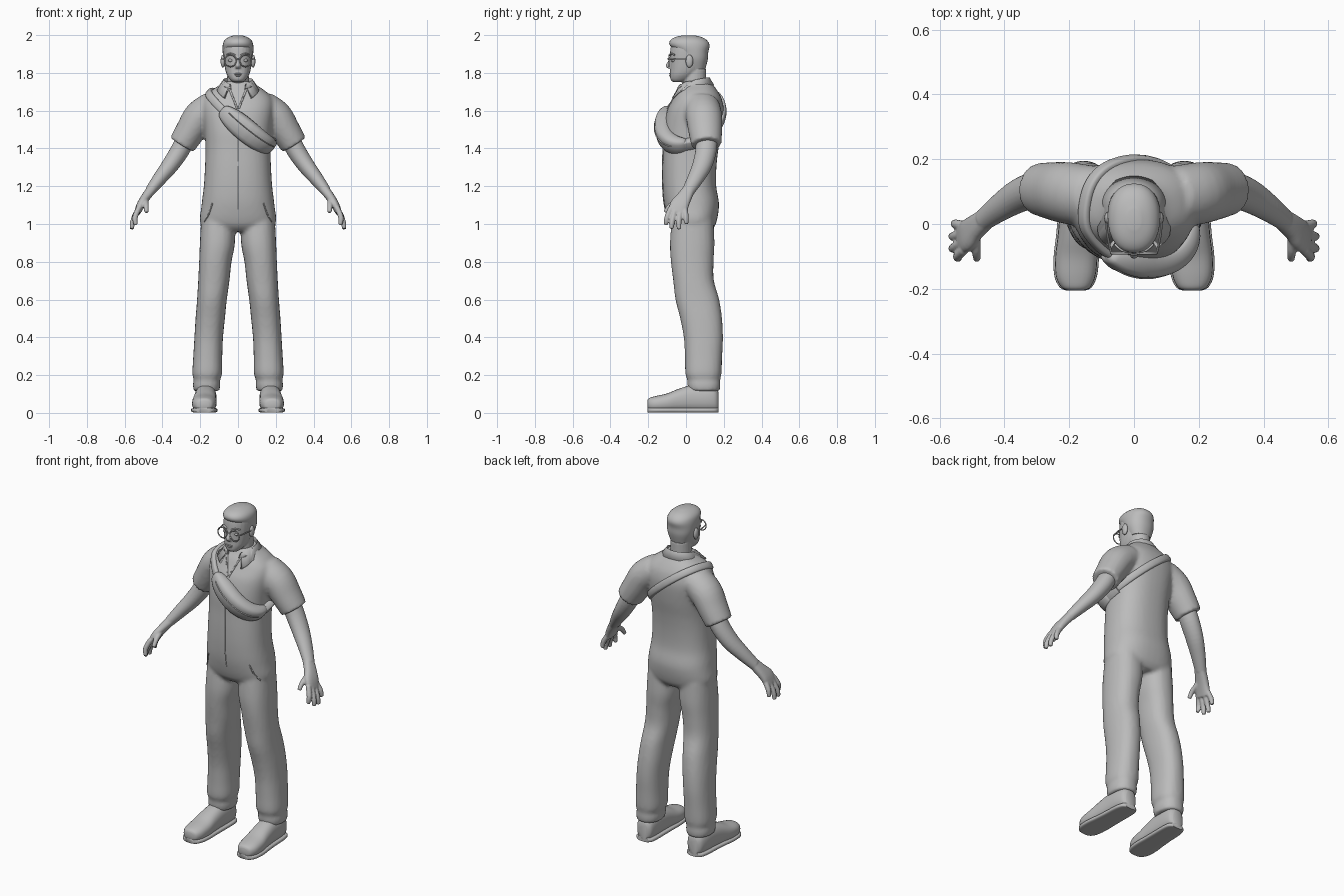
import bpy, bmesh, math
from mathutils import Vector
from mathutils.bvhtree import BVHTree

cube = bpy.data.objects.get("Cube")
if cube:
    bpy.data.objects.remove(cube, do_unlink=True)

X, Y, Z = Vector((1, 0, 0)), Vector((0, 1, 0)), Vector((0, 0, 1))
grey = bpy.data.materials.new("plain grey")
grey.use_nodes = True
grey.diffuse_color = (0.5, 0.5, 0.5, 1)
grey.node_tree.nodes["Principled BSDF"].inputs["Base Color"].default_value = grey.diffuse_color
made = []


def rounded(value, power):
    return math.copysign(abs(value) ** (2 / power), value)


def oval(centre, u, v, power=2, sides=24):
    """One ring of points: u and v are the half-axis vectors."""
    angles = [2 * math.pi * i / sides for i in range(sides)]
    return [centre + u * rounded(math.cos(a), power) + v * rounded(math.sin(a), power) for a in angles]


def loft(rows, axis=None, up=Y, power=2.0, sides=24, sub=4):
    """Smooth rings through rows of (x, y, z, half width, half depth)."""
    keys = [Vector(r) for r in rows]
    keys = [keys[0]] + keys + [keys[-1]]
    path = []
    for a, b, c, d in zip(keys, keys[1:], keys[2:], keys[3:]):
        for k in range(sub):
            t = k / sub
            path.append((b * 2 + (c - a) * t + (a * 2 - b * 5 + c * 4 - d) * t**2
                         + (b * 3 - a - c * 3 + d) * t**3) * 0.5)
    path.append(keys[-1])
    rings = []
    for i, p in enumerate(path):
        centre = Vector(p[:3])
        ahead, behind = path[min(i + 1, len(path) - 1)], path[max(i - 1, 0)]
        t = axis or (Vector(ahead[:3]) - Vector(behind[:3])).normalized()
        u = (up - t * up.dot(t)).normalized()
        rings.append(oval(centre, t.cross(u) * max(p[3], 0.002), u * max(p[4], 0.002), power, sides))
    return rings


def skin(parts, closed=False):
    """Bridge each list of rings into a closed shell."""
    bm = bmesh.new()
    for rings in parts:
        loops = [[bm.verts.new(p) for p in ring] for ring in rings]
        pairs = list(zip(loops, loops[1:]))
        if closed:
            pairs.append((loops[-1], loops[0]))
        else:
            bm.faces.new(loops[0])
            bm.faces.new(loops[-1])
        for a, b in pairs:
            for i in range(len(a)):
                j = (i + 1) % len(a)
                bm.faces.new((a[i], a[j], b[j], b[i]))
    bmesh.ops.recalc_face_normals(bm, faces=bm.faces)
    return bm


def add(name, bm):
    mesh = bpy.data.meshes.new(name)
    bm.to_mesh(mesh)
    bm.free()
    mesh.materials.append(grey)
    obj = bpy.data.objects.new(name, mesh)
    bpy.context.scene.collection.objects.link(obj)
    made.append(obj)
    return obj


def fuse(obj, voxel, repeat):
    mod = obj.modifiers.new("fuse", 'REMESH')
    mod.mode, mod.voxel_size, mod.use_smooth_shade = 'VOXEL', voxel, True
    mod = obj.modifiers.new("soften", 'SMOOTH')
    mod.factor, mod.iterations = 0.5, repeat


def mirror(rows, s):
    return [(r[0] * s, *r[1:]) for r in rows]


def ball(name, centre, size):
    bm = bmesh.new()
    bmesh.ops.create_uvsphere(bm, u_segments=16, v_segments=10, radius=1)
    bmesh.ops.scale(bm, vec=size, verts=bm.verts)
    bmesh.ops.translate(bm, vec=centre, verts=bm.verts)
    add(name, bm)


def tube(name, points, radius, up=Y):
    add(name, skin([loft([(*p, radius, radius) for p in points], up=up, sides=8, sub=2)]))


# Coverall: torso, sleeves and trouser legs fused into one garment
torso = loft([(0, .04, .96, .12, .09), (0, .035, 1.0, .198, .123), (0, .03, 1.1, .193, .145),
              (0, .018, 1.2, .181, .142), (0, .018, 1.3, .175, .143), (0, .025, 1.4, .172, .147),
              (0, .035, 1.5, .178, .155), (0, .05, 1.6, .19, .15), (0, .06, 1.66, .185, .13),
              (0, .06, 1.7, .15, .11), (0, .06, 1.735, .1, .085), (0, .055, 1.755, .08, .075)],
             axis=Z, power=2.4, sides=40)
leg = [(.105, .035, 1.03, .09, .11), (.109, .033, .9, .093, .118), (.12, .033, .8, .086, .113),
       (.128, .04, .7, .083, .108), (.138, .06, .6, .079, .116), (.147, .08, .5, .078, .111),
       (.155, .092, .4, .076, .104), (.16, .093, .3, .077, .099), (.163, .092, .21, .079, .096),
       (.165, .094, .175, .07, .087), (.166, .095, .15, .073, .088), (.167, .096, .115, .068, .082)]
sleeve = [(.13, .085, 1.62, .085, .095), (.2, .095, 1.57, .087, .096),
          (.25, .102, 1.495, .08, .09), (.297, .108, 1.42, .073, .08)]
shells = [torso]
for s in (1, -1):
    shells += [loft(mirror(leg, s), axis=Z, power=2.3), loft(mirror(sleeve, s))]
coverall = add("coverall", skin(shells))
fuse(coverall, 0.011, 4)
torso_tree = BVHTree.FromBMesh(skin([torso]))
cloth_tree = BVHTree.FromObject(coverall, bpy.context.evaluated_depsgraph_get())


def front_y(x, z):
    hit = cloth_tree.ray_cast(Vector((x, -1, z)), Y)[0]
    return hit.y if hit else 1.0


# Stitched lines laid on the cloth
def seam(name, corners, radius=.003):
    points = []
    for (x1, z1), (x2, z2) in zip(corners, corners[1:]):
        for k in range(12):
            x, z = x1 + (x2 - x1) * k / 12, z1 + (z2 - z1) * k / 12
            points.append((x, front_y(x, z), z))
    tube(name, points, radius)


seam("front_zip", [(0, 1.6), (0, 1.03)])
for s, side in ((1, "left"), (-1, "right")):
    seam(side + "_lapel", [(.045 * s, 1.715), (0, 1.6)], .005)
    seam(side + "_pocket", [(.135 * s, 1.11), (.155 * s, 1.05), (.18 * s, 1.01)], .004)

# Collar folded over the neckline, open at the front
bm = bmesh.new()
loops = []
for i in range(41):
    angle = math.radians(-150 + 300 * i / 40)
    sn, cs, front = math.sin(angle), math.cos(angle), abs(i - 20) / 20
    loop = []
    for wide, deep, z in ((.072, .066, 1.745 - .03 * front), (.078, .072, 1.772 - .035 * front**2),
                          (.108 + .03 * front**6, .092, 1.735 - .07 * front**2)):
        p = Vector((wide * sn, .052 + deep * cs, z))
        if cs < 0:
            p.y = min(p.y, front_y(p.x, p.z) - .008)
        loop.append(bm.verts.new(p))
    loops.append(loop)
for a, b in zip(loops, loops[1:]):
    for k in range(2):
        bm.faces.new((a[k], a[k + 1], b[k + 1], b[k]))
bmesh.ops.recalc_face_normals(bm, faces=bm.faces)
collar = add("collar", bm)
mod = collar.modifiers.new("thickness", 'SOLIDIFY')
mod.thickness, mod.offset = .01, 0

# Cross-body strap and pouch, following a slanted loop around the torso
middle = Vector((0, .04, 1.57))
down = Vector((.33, 0, -.27)).normalized()
fore = Vector((0, -1, -.25))
fore = (fore - down * fore.dot(down)).normalized()
across = fore.cross(down)


def band(name, start, end, width, depth, steps=40, shift=0, power=3, closed=False):
    rings = []
    for i in range(steps if closed else steps + 1):
        t = i / steps
        angle = math.radians(start + (end - start) * t)
        out = down * math.cos(angle) + fore * math.sin(angle)
        hit = torso_tree.ray_cast(middle, out)[0]
        rings.append(oval(hit + across * shift, across * width(t), out * depth(t), power, 16))
    add(name, skin([rings], closed))


def swell(t):
    return abs(math.sin(math.pi * t)) ** .5


band("strap", 0, 360, lambda t: .021, lambda t: .014, 80, closed=True)
band("pouch", 8, 122, lambda t: .024 + .038 * swell(t), lambda t: .014 + .036 * swell(t))
band("pouch_zip", 25, 105, lambda t: .004, lambda t: .015 + .038 * swell(.15 + .7 * t), shift=.018)
band("buckle", -8, 12, lambda t: .03, lambda t: .022, 8, power=5)

# Arms with hands, and shoes
arm = [(.27, .11, 1.46, .05, .058), (.31, .105, 1.385, .05, .056), (.36, .085, 1.31, .045, .052),
       (.415, .05, 1.24, .037, .043), (.465, .012, 1.175, .028, .034)]
palm = [(.455, .018, 1.187, .026, .032), (.49, -.01, 1.14, .024, .04),
        (.515, -.035, 1.1, .022, .05), (.533, -.045, 1.06, .017, .046)]
fingers = [[(.49, -.02, 1.135), (.487, -.08, 1.1), (.485, -.11, 1.062)],
           [(.525, -.08, 1.085), (.545, -.1, 1.035), (.541, -.106, .995)],
           [(.53, -.058, 1.075), (.556, -.073, 1.015), (.562, -.077, .975)],
           [(.53, -.03, 1.07), (.556, -.038, 1.015), (.563, -.037, .972)],
           [(.528, -.005, 1.075), (.55, 0, 1.035), (.555, .002, 1.0)]]
shoe = [(.18, -.205, .045, .025, .02), (.18, -.195, .045, .045, .033), (.18, -.16, .047, .061, .042),
        (.178, -.1, .053, .065, .05), (.175, -.04, .065, .061, .062), (.172, .03, .075, .058, .072),
        (.17, .11, .075, .056, .072), (.168, .155, .07, .048, .065), (.168, .172, .06, .03, .05)]
sole = [(x, y, .014, a + .005, .013) for x, y, z, a, b in shoe]
for s, side in ((1, "left"), (-1, "right")):
    shells = [loft(mirror(arm, s)), loft(mirror(palm, s), power=2.5)]
    for joints in fingers:
        rows = [(*p, r, r) for p, r in zip(joints, (.015, .0145, .011))]
        shells.append(loft(mirror(rows, s), sides=12))
    fuse(add(side + "_arm", skin(shells)), .005, 2)
    add(side + "_shoe", skin([loft(mirror(shoe, s), axis=Y, up=Z, power=2.4)]))
    add(side + "_sole", skin([loft(mirror(sole, s), axis=Y, up=Z, power=4)]))

# Head, neck and nose fused together
neck = [(0, .05, 1.66, .062, .06), (0, .045, 1.73, .059, .062), (0, .045, 1.82, .056, .062)]
skull = [(0, -.04, 1.752, .028, .03), (0, -.03, 1.765, .043, .052), (0, -.015, 1.79, .059, .07),
         (0, 0, 1.82, .068, .084), (0, .01, 1.86, .074, .094), (0, .015, 1.9, .077, .1),
         (0, .018, 1.94, .076, .098), (0, .018, 1.97, .064, .085), (0, .015, 1.99, .035, .055)]
nose = [(0, -.076, 1.885, .007, .01), (0, -.085, 1.86, .009, .012),
        (0, -.092, 1.838, .014, .016), (0, -.085, 1.824, .012, .012)]
head = add("head", skin([loft(neck, axis=Z), loft(skull, axis=Z, power=2.2), loft(nose, axis=Z)]))
fuse(head, .005, 2)
hair = [(0, .05, 1.82, .058, .052), (0, .042, 1.87, .076, .073), (0, .035, 1.91, .081, .083),
        (0, .02, 1.945, .081, .105), (0, .014, 1.97, .073, .099), (0, .013, 1.988, .052, .073),
        (0, .014, 1.999, .02, .03)]
add("hair", skin([loft(hair, axis=Z, power=2.2, sides=32)]))
ball("upper_lip", (0, -.082, 1.795), (.022, .007, .004))
ball("lower_lip", (0, -.081, 1.786), (.018, .008, .005))

# Ears, eyes, brows and round glasses
for s, side in ((1, "left"), (-1, "right")):
    ball(side + "_ear", (.08 * s, .018, 1.862), (.012, .02, .034))
    ball(side + "_eye", (.037 * s, -.066, 1.866), (.015, .012, .009))
    tube(side + "_brow", [(.016 * s, -.084, 1.893), (.038 * s, -.08, 1.902), (.058 * s, -.062, 1.895)], .005, up=Z)
    rim = [oval(Vector((.04 * s, -.09, 1.864)) + (X * math.cos(a) + Z * math.sin(a)) * .031,
                (X * math.cos(a) + Z * math.sin(a)) * .0035, Y * .0035, sides=8)
           for a in (2 * math.pi * i / 28 for i in range(28))]
    add(side + "_lens_rim", skin([rim], closed=True))
    tube(side + "_temple", [(.07 * s, -.09, 1.872), (.083 * s, -.03, 1.874), (.085 * s, .025, 1.872)], .0035, up=Z)
tube("glasses_bridge", [(-.011, -.092, 1.872), (0, -.096, 1.876), (.011, -.092, 1.872)], .0035, up=Z)

# Smooth shading with crisp edges
for obj in bpy.context.selected_objects:
    obj.select_set(False)
for obj in made:
    obj.select_set(True)
bpy.context.view_layer.objects.active = made[0]
bpy.ops.object.shade_smooth_by_angle(angle=math.radians(45))
